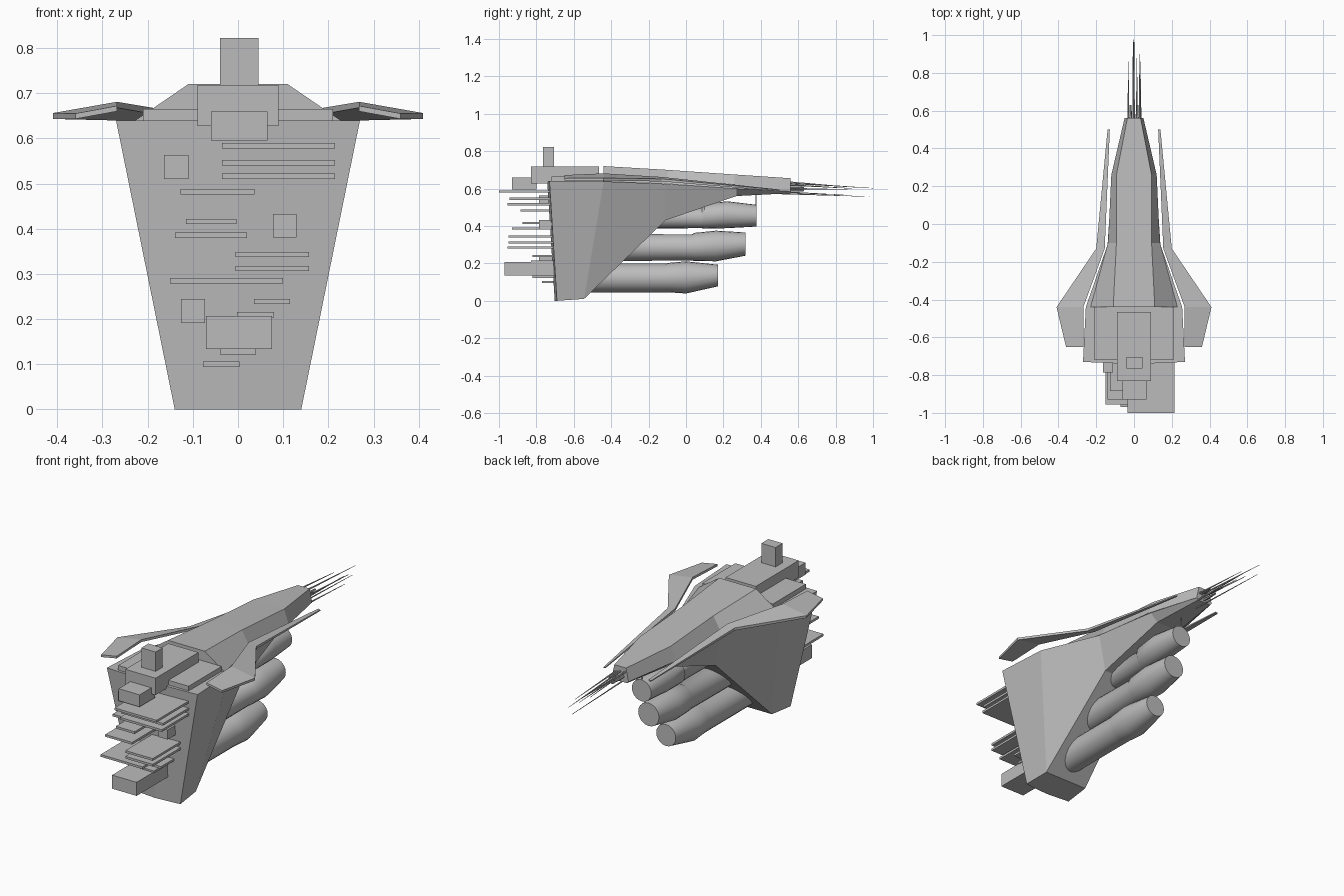
import bpy, bmesh, math
from mathutils import Vector

if "Cube" in bpy.data.objects:
    bpy.data.objects.remove(bpy.data.objects["Cube"])

grey = bpy.data.materials.new("hull_grey")
grey.diffuse_color = (0.5, 0.5, 0.5, 1)
grey.use_nodes = True
grey.node_tree.nodes["Principled BSDF"].inputs["Base Color"].default_value = grey.diffuse_color


def make(name, bm):
    bmesh.ops.recalc_face_normals(bm, faces=bm.faces[:])
    me = bpy.data.meshes.new(name)
    bm.to_mesh(me)
    bm.free()
    me.materials.append(grey)
    ob = bpy.data.objects.new(name, me)
    bpy.context.collection.objects.link(ob)
    return ob


def loft(name, rings, cap_split=None):
    """Skin a list of equal-length point rings and close both ends."""
    bm = bmesh.new()
    vs = [[bm.verts.new(p) for p in r] for r in rings]
    n = len(vs[0])
    for a, b in zip(vs, vs[1:]):
        for i in range(n):
            j = (i + 1) % n
            bm.faces.new((a[i], a[j], b[j], b[i]))
    for end in (vs[0], vs[-1]):
        for idx in cap_split or [range(n)]:
            bm.faces.new([end[i] for i in idx])
    return make(name, bm)


def box(name, x0, x1, y0, y1, z0, z1):
    return loft(name, [[(x0, y, z0), (x1, y, z0), (x1, y, z1), (x0, y, z1)] for y in (y0, y1)])


def rod(name, a, b, r0, r1, sides=6):
    a, b = Vector(a), Vector(b)
    q = (b - a).to_track_quat('Z', 'Y')
    return loft(name, [[p + q @ Vector((r * math.cos(t), r * math.sin(t), 0))
                        for t in (2 * math.pi * i / sides for i in range(sides))]
                       for p, r in ((a, r0), (b, r1))])


# Lower hull: top y, half width, z, then bottom y, half width, z, then bow offset
hull = [(-.73, .27, .64, -.69, .14, 0, -.012),
        (-.44, .255, .638, -.545, .13, .01, 0),
        (-.11, .14, .625, -.11, .10, .43, 0),
        (.27, .115, .60, .27, .07, .56, 0),
        (.56, .05, .585, .56, .04, .575, 0)]
loft("lower_hull", [[(-w, y, z), (0, y + o, z), (w, y, z), (v, yb, zb), (0, yb + o, zb), (-v, yb, zb)]
                    for y, w, z, yb, v, zb, o in hull], [(0, 1, 4, 5), (1, 2, 3, 4)])

# Upper hull: y, top half width, top z, bottom half width, bottom z
spine = [(-.44, .11, .72, .23, .638), (-.10, .093, .70, .137, .625),
         (.26, .093, .675, .12, .60), (.56, .035, .655, .05, .585)]
loft("upper_hull", [[(-t, y, zt), (t, y, zt), (b, y, zb), (-b, y, zb)]
                    for y, t, zt, b, zb in spine])

# Rear deck, bridge and tower
box("rear_deck", -.21, .21, -.72, -.44, .63, .665)
box("bridge", -.09, .09, -.83, -.465, .627, .718)
box("bridge_front", -.06, .065, -.93, -.80, .595, .66)
box("tower", -.04, .045, -.765, -.705, .715, .822)

# Wings with long forward blades: y, inner x, outer x, inner z, outer z, thickness
wing = [(-.65, .268, .36, .672, .655, .012), (-.44, .268, .41, .681, .656, .013),
        (-.13, .155, .20, .662, .652, .014), (.5, .128, .14, .595, .592, .006)]
for s, side in ((1, "right"), (-1, "left")):
    loft("wing_" + side, [[(s * a, y, za), (s * b, y, zb), (s * b, y, zb - t), (s * a, y, za - t)]
                          for y, a, b, za, zb, t in wing])

# Plates projecting from the bow: x0, x1, centre z, front y
plates = [(-.035, .215, .584, -1), (-.035, .215, .546, -.945), (-.035, .215, .516, -.955),
          (-.127, .036, .482, -.885), (-.115, -.003, .416, -.875), (-.14, .02, .386, -.93),
          (-.006, .157, .343, -.95), (-.006, .157, .312, -.95), (-.15, .10, .285, -.955),
          (.035, .115, .239, -.82), (-.002, .08, .21, -.83), (-.04, .04, .128, -.82),
          (-.078, .003, .1, -.77)]
for x0, x1, z, y in plates:
    box("bow_plate", x0, x1, y, -.68, z - .006, z + .006)

# Blocks on the bow: x0, x1, z0, z1, front y
for x0, x1, z0, z1, y in [(-.164, -.11, .51, .563, -.785), (.077, .13, .381, .433, -.785),
                          (-.126, -.073, .191, .244, -.785), (-.071, .075, .134, .207, -.97)]:
    box("bow_block", x0, x1, y, -.66, z0, z1)

# Engine tubes under the hull: (y, centre z, radius) stations
engines = {
    "upper_engine": [(-.25, .445, .058), (.085, .443, .055), (.10, .452, .066), (.22, .46, .072), (.378, .455, .058)],
    "middle_engine": [(-.40, .285, .072), (.03, .285, .070), (.045, .288, .075), (.16, .293, .082), (.318, .303, .062)],
    "lower_engine": [(-.54, .122, .077), (-.11, .122, .077), (-.09, .124, .079), (.0, .125, .086), (.17, .135, .058)],
}
for name, st in engines.items():
    ob = loft(name, [[(r * math.cos(t), y, z + r * math.sin(t))
                      for t in (2 * math.pi * i / 20 for i in range(20))] for y, z, r in st])
    bpy.context.view_layer.objects.active = ob
    ob.select_set(True)
    bpy.ops.object.shade_smooth_by_angle(angle=math.radians(40))
    ob.select_set(False)

# Nose antennas, tapering forward
for x, y0, z0, y1, z1 in [(-.03, .54, .635, .86, .61), (.03, .54, .62, .90, .60),
                          (0, .54, .63, 1, .602), (.015, .54, .60, .88, .595),
                          (-.005, .37, .578, .98, .557), (.035, .45, .585, .86, .565)]:
    rod("antenna", (x, y0, z0), (x, y1, z1), .005, .001)
for x, z in ((-.018, .605), (.018, .62), (0, .59)):
    rod("antenna_mount", (x, .54, z), (x, .63, z), .008, .005)
rod("belly_antenna", (0, .375, .57), (0, .375, .44), .003, .002)
